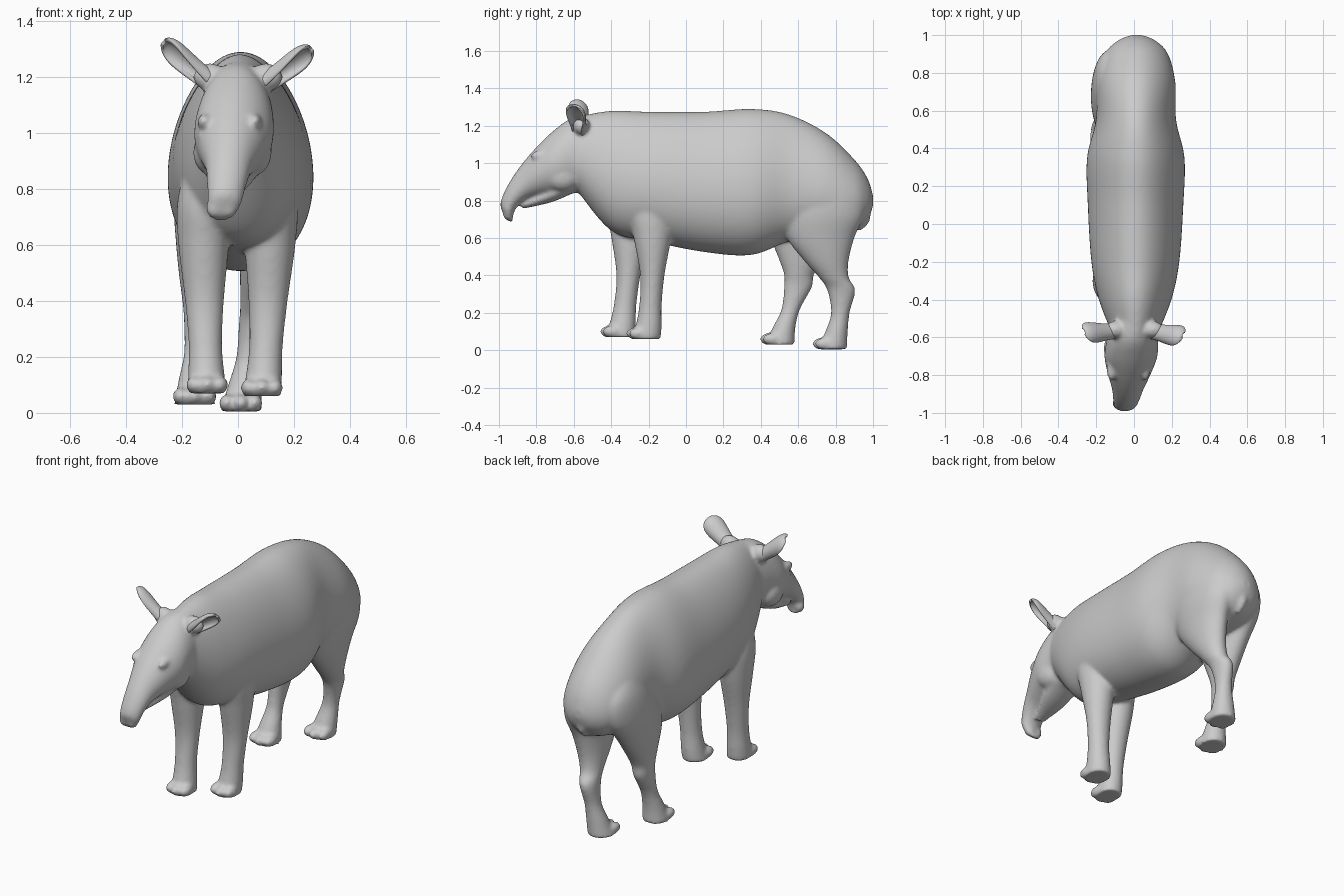
import bpy, bmesh, math
from mathutils import Vector, Matrix

cube = bpy.data.objects.get("Cube")
if cube:
    bpy.data.objects.remove(cube)

SHADE = (0.6, 0.6, 0.6, 1)
grey = bpy.data.materials.new("plain_grey")
grey.use_nodes = True
grey.diffuse_color = SHADE
grey.node_tree.nodes["Principled BSDF"].inputs["Base Color"].default_value = SHADE


def make_object(name, bm):
    bmesh.ops.recalc_face_normals(bm, faces=bm.faces)
    mesh = bpy.data.meshes.new(name)
    bm.to_mesh(mesh)
    bm.free()
    mesh.materials.append(grey)
    mesh.shade_smooth()
    obj = bpy.data.objects.new(name, mesh)
    bpy.context.collection.objects.link(obj)
    return obj


def spline(a, b, c, d, t):
    """Smooth curve from b to c, with a and d as its neighbours."""
    return b + t / 2 * (c - a + t * (2 * a - 5 * b + 4 * c - d + t * (3 * (b - c) + d - a)))


def mix(ends, t):
    return ends[0] + (ends[1] - ends[0]) * t


def loft(bm, stations, drift=(0, 0), lean=(0, 0), egg=0, steps=10, sides=96):
    """Skin oval rings given as y, z, half width, half depth.
    The centre drifts in x and the rings lean forward along the way."""
    last = len(stations) - 1
    rings = []
    for n in range(last * steps + 1):
        i = min(n // steps, last - 1)
        near = [stations[min(max(i + k, 0), last)] for k in range(-1, 3)]
        y, z, width, depth = (spline(*v, n / steps - i) for v in zip(*near))
        t = n / (last * steps)
        tilt = math.radians(mix(lean, t * t))
        centre = Vector((mix(drift, t), y, z))
        up = Vector((0, -math.sin(tilt), math.cos(tilt))) * depth
        ring = []
        for k in range(sides):
            a = math.tau * k / sides
            side = width * math.cos(a) * (1 - egg * math.sin(a))
            ring.append(bm.verts.new(centre + up * math.sin(a) + Vector((side, 0, 0))))
        rings.append(ring)
    for r, s in zip(rings, rings[1:]):
        for k in range(sides):
            n = (k + 1) % sides
            bm.faces.new((r[k], r[n], s[n], s[k]))
    bm.faces.new(rings[0])
    bm.faces.new(rings[-1])


def blob(bm, centre, size):
    matrix = Matrix.Translation(centre) @ Matrix.Diagonal((*size, 1))
    bmesh.ops.create_uvsphere(bm, u_segments=32, v_segments=16, radius=1, matrix=matrix)


def leg(bm, stations, drift, forward=0, swing=0, lift=0):
    """A leg moved forward, swung from its top, with three toes on its foot."""
    posed = []
    for i, (y, z, width, depth) in enumerate(stations):
        t = min(1, 1.1 * i / (len(stations) - 1))
        ease = t * t * (3 - 2 * t)
        posed.append((y - forward - swing * ease, z + lift * t, width, depth))
    loft(bm, posed, drift, lean=(90, 90))
    y, z, width, depth = posed[-1]
    for k in (-1, 0, 1):
        toe = (drift[1] + k * width * .65, y - depth * .7 + abs(k) * .015, z + .03)
        blob(bm, toe, (.03, .05, .032))


skin = bmesh.new()

# Barrel of the body, neck to rump
loft(skin, [
    (-.58, 1.05, .12, .2), (-.4, .96, .19, .32), (-.2, .93, .23, .345),
    (.1, .9, .25, .375), (.35, .9, .255, .39), (.55, .92, .21, .34),
    (.75, .88, .205, .28), (.9, .83, .165, .19), (.97, .81, .1, .11), (1, .8, .03, .03)],
    drift=(.005, .015), egg=.15)

# Head, drooping into the snout
loft(skin, [
    (-.5, 1.05, .12, .21), (-.61, 1.04, .135, .2), (-.7, 1, .14, .17),
    (-.79, .95, .115, .125), (-.87, .89, .085, .085), (-.93, .82, .07, .06),
    (-.96, .75, .06, .05), (-.95, .71, .045, .035), (-.945, .69, .02, .015)],
    drift=(0, -.065), lean=(0, 70), egg=.03)

# Lower jaw
loft(skin, [(-.61, .89, .1, .05), (-.73, .83, .08, .04), (-.88, .77, .03, .015)],
     drift=(-.01, -.05), lean=(10, 20))

# Brows, eyelids, cheeks, ear roots and nostril pads
for s in (-1, 1):
    blob(skin, (s * .09 - .03, -.77, 1.04), (.025, .06, .03))
    blob(skin, (s * .1 - .03, -.78, .99), (.015, .02, .015))
    blob(skin, (s * .08 - .02, -.66, .93), (.06, .09, .08))
    blob(skin, (s * .1, -.56, 1.2), (.06, .045, .05))
    blob(skin, (s * .025 - .06, -.95, .73), (.03, .03, .035))

# Front legs: one rule, the right one a step ahead
front = [(-.19, .92, .05, .09), (-.19, .75, .09, .12), (-.18, .6, .09, .1),
         (-.18, .4, .07, .065), (-.19, .24, .06, .06), (-.2, .13, .065, .07),
         (-.215, .06, .07, .08)]
leg(skin, front, (.13, .085))
leg(skin, front, (-.13, -.11), forward=.11, swing=.03, lift=.01)

# Hind legs with thighs, the right one swung forward
hind = [(.71, 1, .04, .08), (.74, .87, .085, .18), (.73, .73, .1, .22),
        (.72, .6, .09, .18), (.75, .48, .075, .12), (.79, .39, .06, .08),
        (.83, .32, .05, .075), (.825, .2, .045, .05), (.805, .1, .06, .06),
        (.78, .005, .075, .08)]
leg(skin, hind, (.14, .01))
leg(skin, hind, (-.12, -.155), swing=.28, lift=.025)

# Tail
loft(skin, [(.96, .84, .035, .03), (.96, .7, .025, .025), (.93, .64, .01, .01)],
     drift=(.015, .015), lean=(90, 90))

# Fuse the parts into one smooth skin
body = make_object("body", skin)
fuse = body.modifiers.new("fuse", "REMESH")
fuse.mode = 'VOXEL'
fuse.voxel_size = .01
fuse.use_smooth_shade = True
relax = body.modifiers.new("relax", "SMOOTH")
relax.iterations = 10


# Cupped ears: a curled leaf that opens towards the tip
def ear(name, base, tip, facing, rows=10, half=8):
    base, tip = Vector(base), Vector(tip)
    axis = (tip - base).normalized()
    normal = Vector(facing)
    normal = (normal - axis * normal.dot(axis)).normalized()
    across = axis.cross(normal)
    bm = bmesh.new()
    grid = []
    for i in range(rows):
        t = math.sin(i / (rows - 1) * math.pi / 2)
        width = (.035 + .045 * t * t) * math.sqrt(1.04 - t ** 6)
        curl = 2.6 - 1.4 * t
        row = []
        for k in range(-half, half + 1):
            a = curl * k / half
            cup = across * math.sin(a) + normal * (.4 - .8 * math.cos(a))
            row.append(bm.verts.new(base.lerp(tip, t) + cup * width))
        grid.append(row)
    for r, s in zip(grid, grid[1:]):
        for k in range(2 * half):
            bm.faces.new((r[k], r[k + 1], s[k + 1], s[k]))
    obj = make_object(name, bm)
    shell = obj.modifiers.new("thickness", "SOLIDIFY")
    shell.thickness = .014
    shell.offset = 0
    obj.modifiers.new("round", "SUBSURF").levels = 2


ear("left_ear", (.08, -.56, 1.18), (.26, -.59, 1.3), (.7, -.6, -.7))
ear("right_ear", (-.09, -.56, 1.19), (-.265, -.57, 1.325), (-.7, -.6, -.7))
